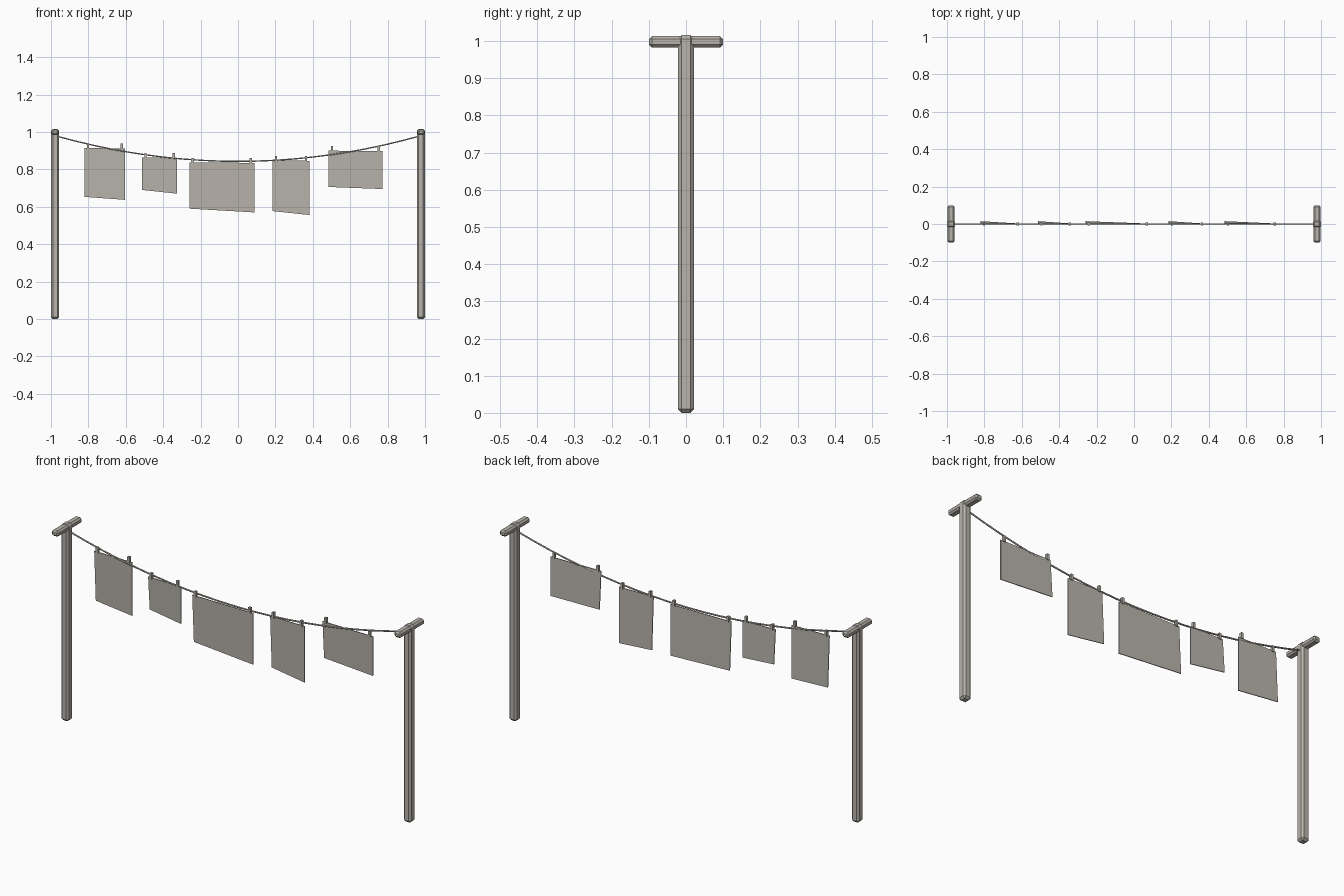
import bpy, bmesh
from mathutils import Vector

if "Cube" in bpy.data.objects:
    bpy.data.objects.remove(bpy.data.objects["Cube"])


def material(name, rgb):
    m = bpy.data.materials.new(name)
    m.diffuse_color = (*rgb, 1)
    m.use_nodes = True
    m.node_tree.nodes["Principled BSDF"].inputs["Base Color"].default_value = m.diffuse_color
    return m


GREY = material("warm grey", (0.48, 0.455, 0.41))


def add_object(name, bm):
    bmesh.ops.recalc_face_normals(bm, faces=bm.faces)
    mesh = bpy.data.meshes.new(name)
    bm.to_mesh(mesh)
    bm.free()
    mesh.materials.append(GREY)
    ob = bpy.data.objects.new(name, mesh)
    bpy.context.collection.objects.link(ob)
    return ob


def box(name, centre, size, bevel=0):
    bm = bmesh.new()
    bmesh.ops.create_cube(bm, size=1)
    for v in bm.verts:
        v.co = Vector(a * s + c for a, s, c in zip(v.co, size, centre))
    ob = add_object(name, bm)
    if bevel:
        mod = ob.modifiers.new("bevel", 'BEVEL')
        mod.width = bevel
        mod.segments = 1
    return ob


def rope_z(x):
    return 0.843 + 0.135 * (x / 0.97) ** 2


# Posts with crossarms
for side, x in (("left", -0.978), ("right", 0.978)):
    box(side + "_post", (x, 0, 0.508), (0.044, 0.044, 1.016), 0.01)
    box(side + "_crossarm", (x, 0, 0.998), (0.038, 0.2, 0.03), 0.008)

# Sagging line
curve = bpy.data.curves.new("line", 'CURVE')
curve.dimensions = '3D'
curve.bevel_depth = 0.004
curve.bevel_resolution = 1
curve.use_fill_caps = True
spline = curve.splines.new('POLY')
N = 20
spline.points.add(N)
for i, p in enumerate(spline.points):
    x = -0.97 + 1.94 * i / N
    p.co = (x, 0, rope_z(x), 1)
curve.materials.append(GREY)
bpy.context.collection.objects.link(bpy.data.objects.new("line", curve))

# Laundry: left x, right x, top z, bottom-left z, bottom-right z
CLOTHS = [
    (-0.82, -0.603, 0.914, 0.653, 0.637),
    (-0.512, -0.325, 0.864, 0.690, 0.670),
    (-0.26, 0.087, 0.837, 0.590, 0.570),
    (0.185, 0.382, 0.848, 0.577, 0.556),
    (0.484, 0.772, 0.900, 0.706, 0.695),
]
for n, (x0, x1, top, low0, low1) in enumerate(CLOTHS, 1):
    # the lower left corner swings back a little
    corners = [(x0, 0, top), (x1, 0, top - 0.002), (x1, 0, low1), (x0, 0.013, low0)]
    bm = bmesh.new()
    front = [bm.verts.new((x, y - 0.002, z)) for x, y, z in corners]
    back = [bm.verts.new((x, y + 0.002, z)) for x, y, z in corners]
    bm.faces.new(front)
    bm.faces.new(back[::-1])
    for i in range(4):
        j = (i + 1) % 4
        bm.faces.new((front[i], back[i], back[j], front[j]))
    add_object(f"cloth_{n}", bm)
    # pegs at both upper corners
    for side, px in (("left", x0 + 0.018), ("right", x1 - 0.019)):
        box(f"peg_{n}_{side}", (px, 0, top + 0.009), (0.012, 0.014, 0.03))
